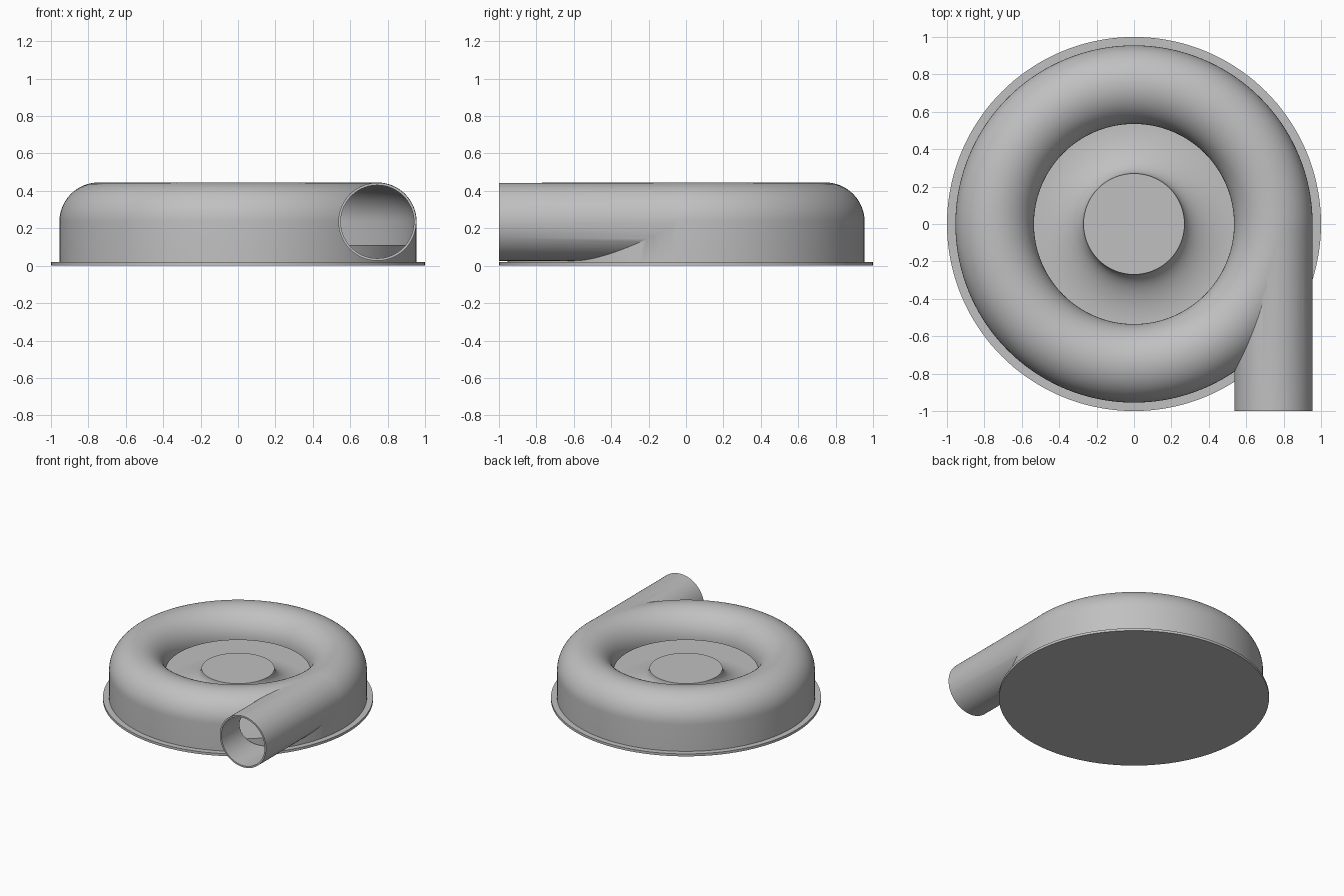
import bpy, bmesh
from math import pi, sin, cos, radians
from mathutils import Matrix

cube = bpy.data.objects.get("Cube")
if cube:
    bpy.data.objects.remove(cube, do_unlink=True)

grey = bpy.data.materials.new("light_grey")
grey.use_nodes = True
grey.diffuse_color = (0.53, 0.53, 0.53, 1)
grey.node_tree.nodes["Principled BSDF"].inputs["Base Color"].default_value = (0.53, 0.53, 0.53, 1)

RING, AXIS_Z = 0.745, 0.235     # centre line of the round duct
OUTER, INNER = 0.21, 0.197      # duct radii, outside and inside
FLOOR = 0.11


def add_object(name, bm):
    bmesh.ops.remove_doubles(bm, verts=bm.verts, dist=0.00001)
    bmesh.ops.recalc_face_normals(bm, faces=bm.faces)
    mesh = bpy.data.meshes.new(name)
    bm.to_mesh(mesh)
    bm.free()
    mesh.materials.append(grey)
    obj = bpy.data.objects.new(name, mesh)
    bpy.context.collection.objects.link(obj)
    return obj


def lathe(name, profile, closed=False, steps=144):
    """Revolve (radius, height) points around the z axis."""
    bm = bmesh.new()
    verts = [bm.verts.new((r, 0, z)) for r, z in profile]
    edges = [bm.edges.new(pair) for pair in zip(verts, verts[1:])]
    if closed:
        edges.append(bm.edges.new((verts[-1], verts[0])))
    bmesh.ops.spin(bm, geom=verts + edges, cent=(0, 0, 0), axis=(0, 0, 1),
                   angle=2 * pi, steps=steps, use_merge=True)
    return add_object(name, bm)


def tube(name, radius, y0, y1):
    """Solid cylinder along y on the duct centre line."""
    bm = bmesh.new()
    place = Matrix.Translation((RING, (y0 + y1) / 2, AXIS_Z)) @ Matrix.Rotation(pi / 2, 4, "X")
    bmesh.ops.create_cone(bm, cap_ends=True, segments=72, radius1=radius, radius2=radius,
                          depth=y1 - y0, matrix=place)
    return add_object(name, bm)


def dome(radius, steps=32):
    """Half circle from the outer wall over to the central opening."""
    return [(RING + radius * cos(pi * i / steps), AXIS_Z + radius * sin(pi * i / steps))
            for i in range(steps + 1)]


def combine(target, other, operation):
    mod = target.modifiers.new(operation.lower(), "BOOLEAN")
    mod.operation, mod.solver, mod.object = operation, "EXACT", other
    bpy.context.view_layer.objects.active = target
    bpy.ops.object.modifier_apply(modifier=mod.name)
    bpy.data.objects.remove(other, do_unlink=True)


def smooth(obj):
    bpy.ops.object.select_all(action="DESELECT")
    obj.select_set(True)
    bpy.context.view_layer.objects.active = obj
    bpy.ops.object.shade_smooth_by_angle(angle=radians(30))


# Base flange
base = lathe("base_plate", [(0, 0), (1, 0), (1, 0.02), (0, 0.02)])

# Ring housing with its tangential outlet, hollowed into a thin shell
housing = lathe("housing", [(RING + OUTER, 0.01)] + dome(OUTER) + [(RING - OUTER, 0.01)], closed=True)
combine(housing, tube("outlet", OUTER - 0.0015, -1, 0.02), "UNION")
cavity = [(RING + INNER, -0.1)] + dome(INNER) + [(0.45, AXIS_Z), (0.45, -0.1)]
combine(housing, lathe("cavity", cavity, closed=True), "DIFFERENCE")
combine(housing, tube("outlet_bore", INNER - 0.0015, -1.2, 0.02), "DIFFERENCE")

# Inner floor with a flared central hub
flare = [(0.54 - 0.27 * cos(a), 0.254 - (0.254 - FLOOR) * sin(a))
         for a in (pi / 2 * i / 20 for i in range(21))]
hub = lathe("hub_and_floor", [(0, 0.254)] + flare + [(0.93, FLOOR), (0.93, 0.01), (0, 0.01)])

for part in (base, housing, hub):
    smooth(part)
